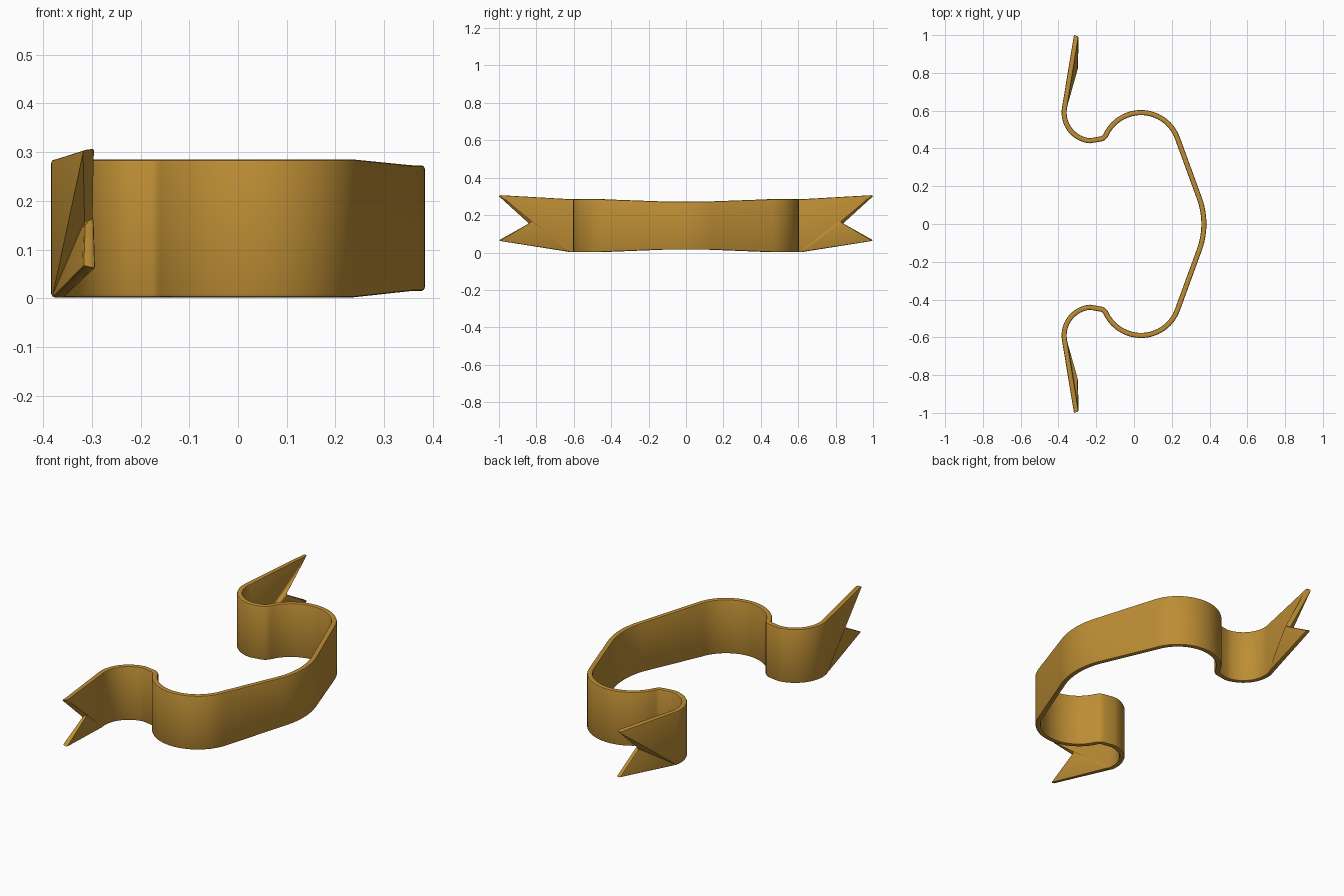
import bpy, bmesh
from math import sin, cos, radians

if "Cube" in bpy.data.objects:
    bpy.data.objects.remove(bpy.data.objects["Cube"])


def arc(cx, cy, r, a0, a1, n):
    """Points along an arc, angles in degrees."""
    out = []
    for i in range(n + 1):
        a = radians(a0 + (a1 - a0) * i / n)
        out.append((cx + r * cos(a), cy + r * sin(a)))
    return out


# Centreline of half the ribbon, seen from above
path = arc(-0.03, 0, 0.4, 0, 19, 6)              # shallow middle bend
path += arc(0.037, 0.385, 0.205, 19, 155, 22)    # big outward loop
path += arc(-0.185, 0.489, 0.04, -25, -75, 6)[1:]  # tight reverse fold
path += arc(-0.22, 0.59, 0.15, -95, -190, 16)    # loop behind, to the tail

bm = bmesh.new()
low, high = [], []
for x, y in path:
    t = min(max((x - 0.24) / 0.11, 0), 1)        # band narrows at the middle
    low.append(bm.verts.new((x, y, 0.002 + 0.013 * t)))
    high.append(bm.verts.new((x, y, 0.285 - 0.012 * t)))
for i in range(len(path) - 1):
    bm.faces.new((low[i], low[i + 1], high[i + 1], high[i]))

# Swallow-tail end, creased towards the notch
top_tip = bm.verts.new((-0.305, 1.0, 0.306))
low_tip = bm.verts.new((-0.305, 1.0, 0.064))
notch = bm.verts.new((-0.305, 0.832, 0.16))
bm.faces.new((low[-1], top_tip, high[-1]))
bm.faces.new((low[-1], notch, top_tip))
bm.faces.new((low[-1], low_tip, notch))
bmesh.ops.recalc_face_normals(bm, faces=bm.faces)

mesh = bpy.data.meshes.new("ribbon_banner")
bm.to_mesh(mesh)
bm.free()
ribbon = bpy.data.objects.new("ribbon_banner", mesh)
bpy.context.collection.objects.link(ribbon)

# Mirror the half, thicken it and soften the rim
mirror = ribbon.modifiers.new("mirror", 'MIRROR')
mirror.use_axis = (False, True, False)
mirror.merge_threshold = 0.0005
solid = ribbon.modifiers.new("thickness", 'SOLIDIFY')
solid.thickness = 0.027
solid.offset = 0
bevel = ribbon.modifiers.new("soft_rim", 'BEVEL')
bevel.width = 0.007
bevel.segments = 2
bevel.limit_method = 'ANGLE'
bevel.angle_limit = radians(60)

gold = bpy.data.materials.new("gold")
gold.diffuse_color = (0.51, 0.27, 0.035, 1)
gold.use_nodes = True
gold.node_tree.nodes["Principled BSDF"].inputs["Base Color"].default_value = gold.diffuse_color
mesh.materials.append(gold)

bpy.context.view_layer.objects.active = ribbon
ribbon.select_set(True)
bpy.ops.object.convert(target='MESH')
bpy.ops.object.shade_smooth_by_angle(angle=radians(35))
